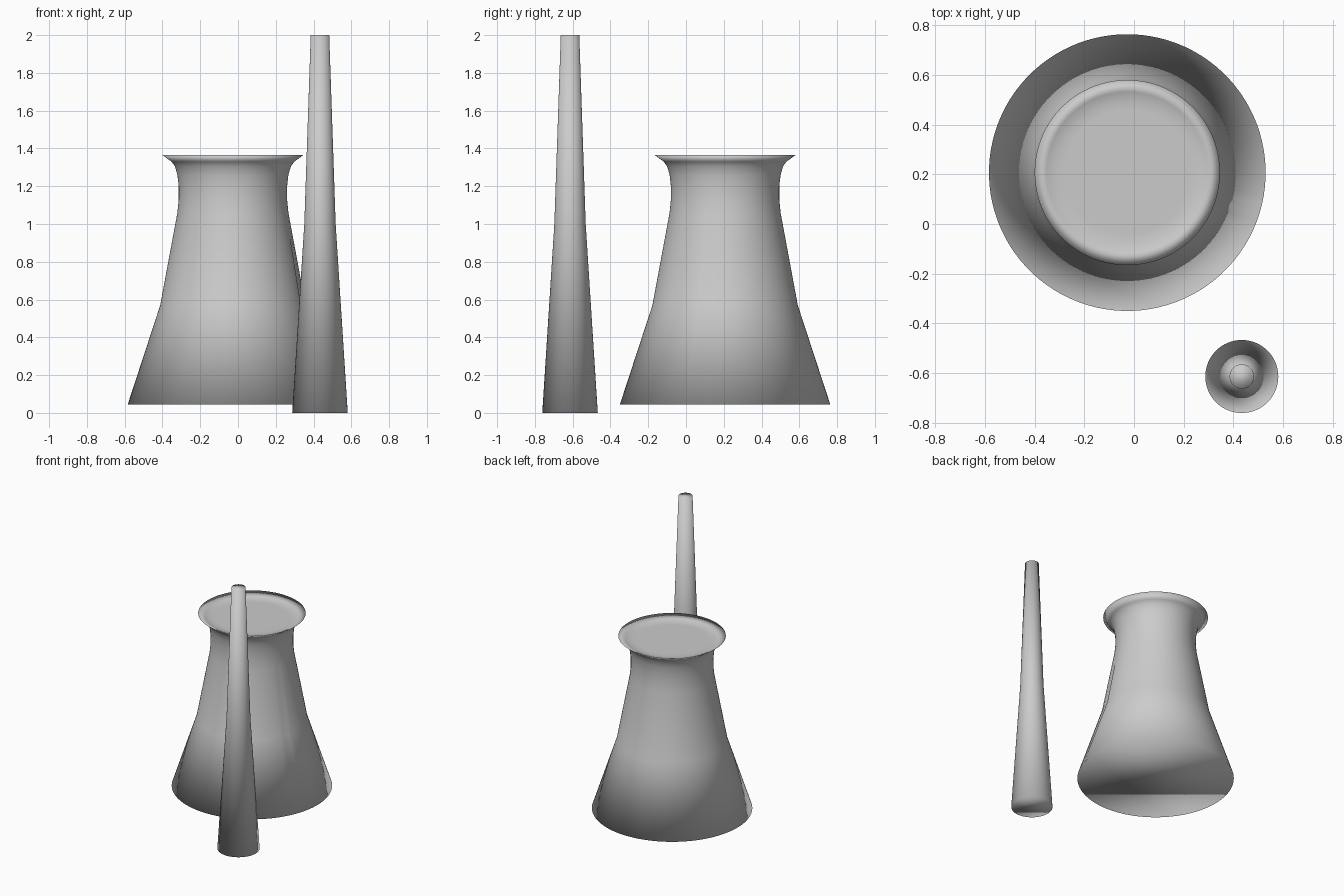
import bpy, bmesh
from math import cos, sin, pi, radians

if "Cube" in bpy.data.objects:
    bpy.data.objects.remove(bpy.data.objects["Cube"])


def lathe(name, centre, profile, segments=96, start=0.0, dents=None):
    """Revolve (radius, z) points around a vertical axis and cap both ends."""
    dents = dents or {}
    bm = bmesh.new()
    rings = []
    for level, (r, z) in enumerate(profile):
        ring = []
        for i in range(segments):
            a = start + 2 * pi * i / segments
            rr = r - (dents.get(level, 0.0) if i == 0 else 0.0)
            ring.append(bm.verts.new((rr * cos(a), rr * sin(a), z)))
        rings.append(ring)
    for low, high in zip(rings, rings[1:]):
        for i in range(segments):
            j = (i + 1) % segments
            bm.faces.new((low[i], low[j], high[j], high[i]))
    bm.faces.new(rings[0][::-1])
    bm.faces.new(rings[-1])
    for f in bm.faces:
        f.smooth = True
    mesh = bpy.data.meshes.new(name)
    bm.to_mesh(mesh)
    bm.free()
    obj = bpy.data.objects.new(name, mesh)
    obj.location = (*centre, 0)
    bpy.context.collection.objects.link(obj)
    return obj


# Cooling tower: splayed base, narrow waist, flared lip, shallow dished top
# and a faint vertical seam on the right-hand side
lathe("cooling_tower", (-0.027, 0.207), [
    (0.557, 0.045), (0.385, 0.57), (0.294, 1.06), (0.287, 1.13),
    (0.287, 1.20), (0.294, 1.26), (0.307, 1.305), (0.325, 1.33),
    (0.373, 1.365), (0.325, 1.343), (0.285, 1.333), (0.25, 1.333)],
    start=radians(-17), dents={1: 0.008})

# Chimney: tall solid stack tapering in two stages
lathe("chimney", (0.434, -0.614), [
    (0.147, 0.0), (0.083, 1.0), (0.049, 2.0)], segments=64)
